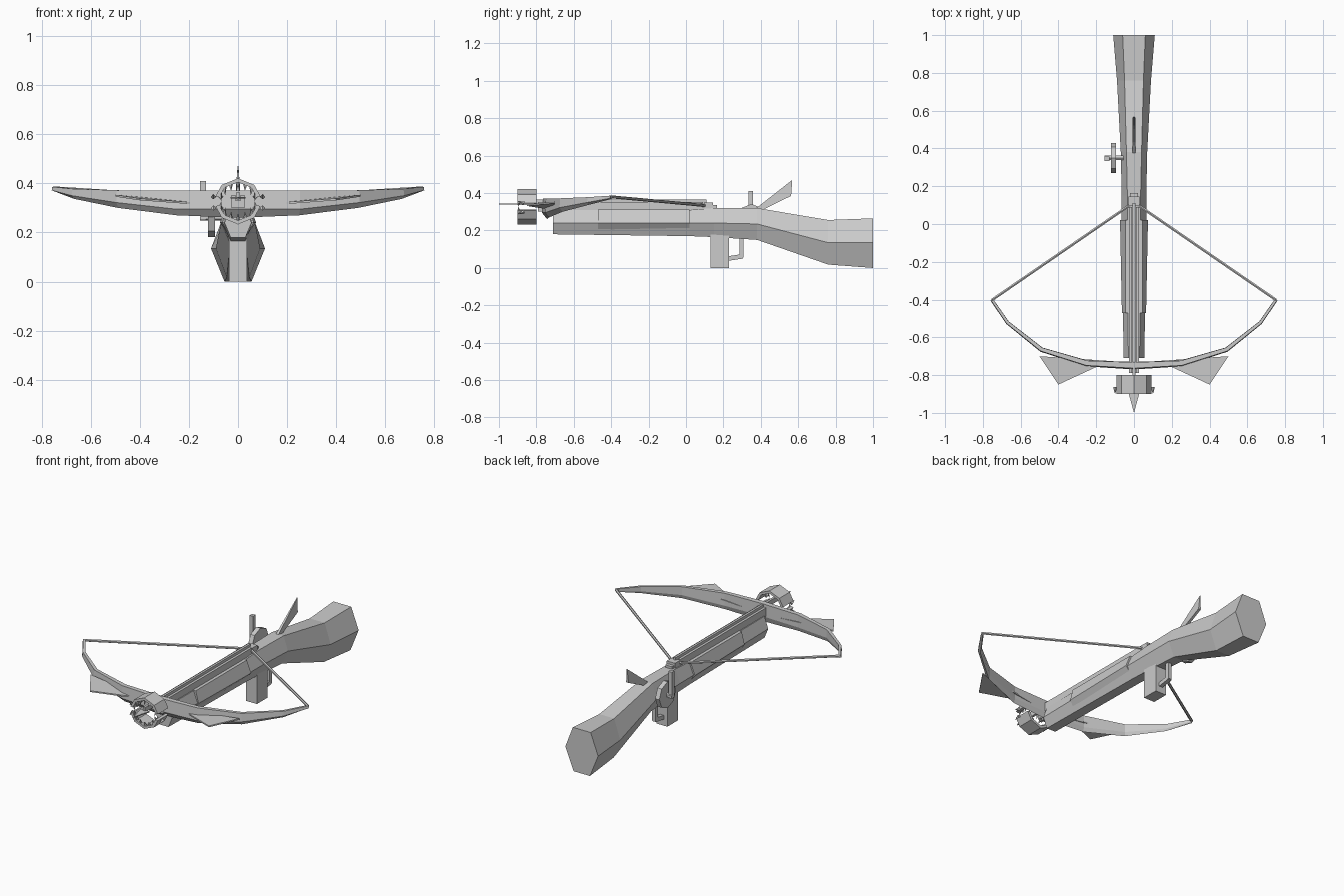
import bpy, bmesh
from math import radians, cos, sin, pi
from mathutils import Vector

if "Cube" in bpy.data.objects:
    bpy.data.objects.remove(bpy.data.objects["Cube"])

GREY = (0.6, 0.6, 0.6, 1)
grey = bpy.data.materials.new("plain grey")
grey.diffuse_color = GREY
grey.use_nodes = True
grey.node_tree.nodes["Principled BSDF"].inputs["Base Color"].default_value = GREY


def finish(name, bm):
    bmesh.ops.recalc_face_normals(bm, faces=bm.faces)
    mesh = bpy.data.meshes.new(name)
    bm.to_mesh(mesh)
    bm.free()
    mesh.materials.append(grey)
    obj = bpy.data.objects.new(name, mesh)
    bpy.context.collection.objects.link(obj)
    return obj


def loft(name, rings):
    """Skin a row of equal closed rings and cap both ends."""
    bm = bmesh.new()
    rows = [[bm.verts.new(p) for p in ring] for ring in rings]
    n = len(rows[0])
    for a, b in zip(rows, rows[1:]):
        for i in range(n):
            j = (i + 1) % n
            bm.faces.new((a[i], a[j], b[j], b[i]))
    bm.faces.new(rows[0])
    bm.faces.new(rows[-1])
    return finish(name, bm)


def box(name, x, y, z):
    ring = [(x[0], z[0]), (x[1], z[0]), (x[1], z[1]), (x[0], z[1])]
    return loft(name, [[(px, py, pz) for px, pz in ring] for py in y])


def rod(name, a, b, r1, r2, sides):
    """Straight bar or cone between two points."""
    a, b = Vector(a), Vector(b)
    bm = bmesh.new()
    bmesh.ops.create_cone(bm, cap_ends=True, segments=sides, radius1=r1,
                          radius2=r2, depth=(b - a).length)
    turn = (b - a).to_track_quat('Z', 'Y').to_matrix()
    for v in bm.verts:
        v.co = turn @ v.co + (a + b) / 2
    return finish(name, bm)


def hexagon(y, low, mid, high, w_low, w_mid, w_high):
    return [(-w_low, y, low), (w_low, y, low), (w_mid, y, mid),
            (w_high, y, high), (-w_high, y, high), (-w_mid, y, mid)]


# Six-sided stock: slim fore-end, wrist and flared butt
loft("stock", [hexagon(*s) for s in (
    (-.71, .18, .24, .31, .03, .055, .03),
    (.02, .17, .24, .31, .03, .065, .035),
    (.15, .165, .24, .32, .03, .065, .035),
    (.38, .15, .235, .32, .032, .07, .04),
    (.76, .018, .135, .256, .046, .09, .05),
    (1.0, 0, .135, .265, .055, .11, .06))])
loft("fore_end_sleeve", [hexagon(y, .2, .24, .312, .04, w, .045)
                         for y, w in ((-.47, .064), (.02, .074))])

# Rail, bolt and string nut
box("rail_base", (-.026, .026), (-.79, .1), (.3, .33))
for side, s in (("left", 1), ("right", -1)):
    box(side + "_rail", sorted((s * .011, s * .026)), (-.79, .09), (.325, .352))
box("bolt_shaft", (-.007, .007), (-.9, .11), (.335, .365))
box("string_nut", (-.028, .028), (.095, .145), (.31, .35))
box("nut_rear", (-.022, .022), (.145, .165), (.31, .335))
loft("bolt_head", [[(-.03, -.89, z), (.03, -.89, z), (0, -1, z)]
                   for z in (.338, .344)])

# Bow limbs: centre line (x, y), outward normal, bottom, crease, top
stations = [(0, -.75, 0, -1, .26, .295, .37),
            (.25, -.738, .2, -.98, .27, .295, .37),
            (.49, -.665, .45, -.9, .3, .322, .372),
            (.67, -.522, .72, -.7, .337, .35, .378),
            (.752, -.402, .85, -.5, .368, .372, .386)]
stations = [(-x, y, -nx, ny, *h) for x, y, nx, ny, *h in stations[:0:-1]] + stations
rings = []
for x, y, nx, ny, low, crease, top in stations:
    t = .02 - .012 * abs(x) / .752
    rings.append([(x + nx * o * t, y + ny * o * t, z) for o, z in (
        (-.9, top), (.7, top), (1, crease), (-.4, low), (-1, crease))])
loft("bow", rings)

# Side fins, bowstring and spikes beside the jaws
for side, s in (("left", 1), ("right", -1)):
    plan = [(.5, -.70, .35), (.13, -.725, .315), (.4, -.85, .335)]
    loft(side + "_bow_fin", [[(s * x, y, z + d) for x, y, z in plan]
                             for d in (-.004, .004)])
    rod(side + "_string", (s * .752, -.402, .38), (s * .015, .105, .333),
        .008, .008, 6)
    for x in (.07, .1):
        for z, dz in ((.345, .012), (.3, -.012)):
            rod(side + "_jaw_spike", (s * x, -.865, z), (s * x, -.9, z + dz),
                .011, 0, 4)

# Toothed jaws: two halves of a faceted ring
MID = .327
for jaw, s in (("upper_jaw", 1), ("lower_jaw", -1)):
    sections = []
    for deg in (12, 45, 90, 135, 168):
        c, e = cos(radians(deg)), s * sin(radians(deg))
        sections.append([(r * c, y, MID + r * e) for r, y in
                         ((.094, -.9), (.094, -.8), (.078, -.8), (.078, -.9))])
    loft(jaw, sections)
    for i in range(7):
        a = radians(24 + 22 * i)
        base = Vector((.082 * cos(a), -.885, MID + s * .082 * sin(a)))
        tip = base + Vector((-.008 * cos(a), -.014, -s * .034))
        rod(jaw + "_tooth", base, tip, .011, 0, 4)

# Dorsal fin on the wrist
fin = [(.37, .315), (.568, .47), (.562, .385), (.42, .315)]
loft("dorsal_fin", [[(x * (.25 if z > .4 else 1), y, z) for y, z in fin]
                    for x in (-.008, .008)])

# Grip and trigger guard
box("grip", (-.036, .036), (.13, .23), (0, .18))
box("guard_post", (-.012, .012), (.285, .308), (.055, .17))
loft("guard_bar", [[(x, .225, .038), (x, .305, .05), (x, .305, .075), (x, .225, .062)]
                   for x in (-.012, .012)])

# Cranking wheel with upright handle on the right side
rod("crank_wheel", (-.122, .35, .262), (-.094, .35, .262), .08, .08, 8)
rod("crank_axle", (-.155, .35, .262), (-.04, .35, .262), .014, .014, 6)
box("crank_handle", (-.155, -.131), (.333, .357), (.25, .41))
